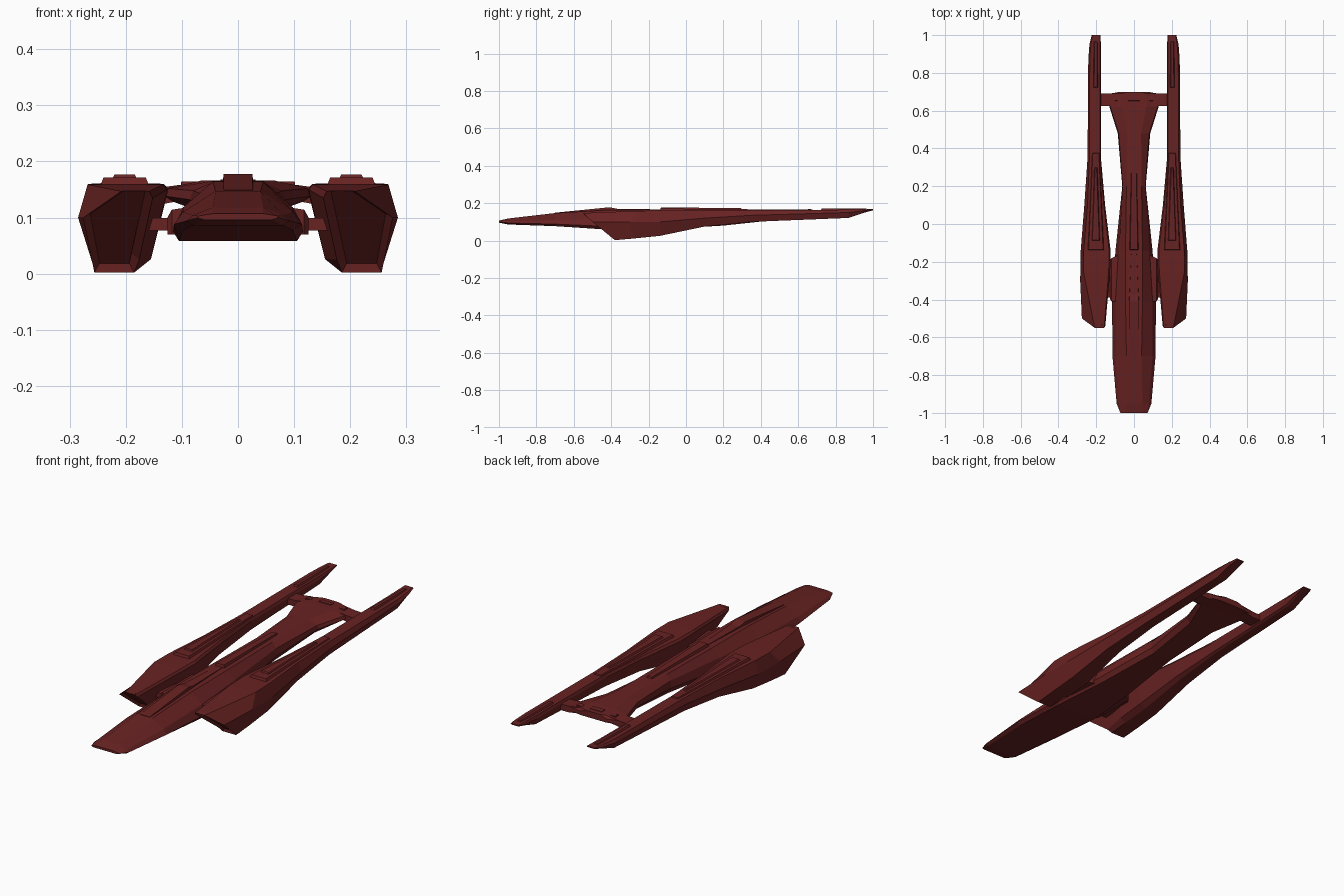
import bpy, bmesh

red = bpy.data.materials.new("dark_red")
red.diffuse_color = (0.14, 0.016, 0.016, 1)


def loft(name, rings, mirror=False, inset=None):
    """Skin a list of equal-length point rings and cap both ends."""
    bm = bmesh.new()
    vs = [[bm.verts.new(p) for p in r] for r in rings]
    n = len(vs[0])
    for a, b in zip(vs, vs[1:]):
        for i in range(n):
            j = (i + 1) % n
            bm.faces.new((a[i], a[j], b[j], b[i]))
    front = bm.faces.new(vs[0][::-1])
    bm.faces.new(vs[-1])
    bmesh.ops.recalc_face_normals(bm, faces=bm.faces[:])
    if inset:
        bmesh.ops.inset_individual(bm, faces=[front], thickness=inset[0], depth=inset[1])
    me = bpy.data.meshes.new(name)
    bm.to_mesh(me)
    bm.free()
    me.materials.append(red)
    ob = bpy.data.objects.new(name, me)
    bpy.context.collection.objects.link(ob)
    if mirror:
        ob.modifiers.new("mirror", 'MIRROR')
    return ob


def plate(name, y0, y1, xc, w0, w1, z0, h0, h1, mirror=False, slope=0.006):
    """Tapered raised strip: half widths w0/w1 and top heights h0/h1 at its two ends."""
    low = [(xc - w0, y0, z0), (xc + w0, y0, z0), (xc + w1, y1, z0), (xc - w1, y1, z0)]
    s = slope
    top = [(xc - w0 + s, y0 + s, h0), (xc + w0 - s, y0 + s, h0),
           (xc + w1 - s, y1 - s, h1), (xc - w1 + s, y1 - s, h1)]
    return loft(name, [low, top], mirror)


# Central hull: y, then half width and height of belly, chine, shoulder, deck
hull = [
    (-1.00, .060, .096, .072, .100, .070, .103, .045, .107),
    (-0.95, .080, .086, .092, .094, .080, .104, .045, .118),
    (-0.70, .098, .077, .114, .088, .098, .110, .040, .147),
    (-0.41, .105, .058, .116, .075, .098, .118, .045, .164),
    (-0.14, .082, .060, .098, .080, .080, .125, .045, .165),
    (0.20, .050, .080, .062, .105, .060, .140, .040, .165),
    (0.48, .066, .110, .086, .132, .080, .148, .038, .166),
    (0.62, .115, .128, .130, .138, .125, .152, .065, .166),
    (0.69, .118, .134, .130, .140, .125, .152, .065, .164),
]
rings = []
for y, *s in hull:
    half = [(s[i], y, s[i + 1]) for i in (0, 2, 4, 6)]
    rings.append(half + [(-x, y, z) for x, y, z in half[::-1]])
# rounded stern edge
rings.append([(x * .55, .70, z) for x, y, z in rings[-1]])
loft("central_hull", rings)

# Dorsal cockpit hump with tapering tail
loft("dorsal_hump", [
    [(-w, y, z), (w, y, z), (w * .85, y, h), (-w * .85, y, h)]
    for y, w, z, h in ((-.70, .030, .13, .149), (-.41, .030, .14, .178),
                       (-.37, .027, .14, .170), (-.10, .014, .15, .166))])
# Spine ridges and stern hatches
plate("spine_plate", -.14, .28, 0, .026, .018, .155, .178, .172)
plate("stern_hatch_middle", .650, .680, 0, .034, .034, .155, .168, .167, slope=.003)
plate("stern_hatch_side", .650, .680, .088, .016, .016, .145, .164, .163, True, .003)

# Side pods: y, then inner/outer top, outer mid, bottom outer/inner, inner low, inner high
pod = [
    (-.14, (.132, .160), (.266, .160), (.282, .100), (.255, .025), (.185, .025), (.155, .040), (.124, .150)),
    (.10, (.160, .161), (.246, .161), (.263, .120), (.245, .075), (.192, .075), (.172, .085), (.153, .150)),
    (.35, (.180, .162), (.236, .162), (.246, .135), (.235, .100), (.190, .100), (.180, .106), (.175, .150)),
    (.87, (.180, .165), (.234, .165), (.242, .150), (.230, .121), (.190, .121), (.180, .126), (.175, .152)),
    (.95, (.180, .167), (.228, .167), (.236, .160), (.226, .148), (.190, .148), (.180, .150), (.175, .158)),
    (1.0, (.180, .168), (.220, .168), (.224, .166), (.218, .162), (.190, .162), (.180, .163), (.178, .165)),
]
nose = [(.158, -.55, .147), (.208, -.55, .147), (.276, -.50, .100), (.256, -.38, .002),
        (.185, -.38, .002), (.176, -.40, .025), (.152, -.54, .135)]
mid = [(.134, -.25, .159), (.268, -.25, .159), (.285, -.30, .100), (.257, -.28, .011),
       (.185, -.28, .011), (.155, -.28, .026), (.126, -.25, .150)]
loft("side_pod", [nose, mid] + [[(x, y, z) for x, z in pts] for y, *pts in pod],
     True, (.014, -.012))

# Stacked strips along the pod tops
plate("pod_top_plate", -.14, .38, .202, .044, .022, .155, .171, .167, True)
plate("pod_top_rail", -.09, .30, .202, .024, .010, .165, .177, .173, True)
plate("pod_tail_strip", .72, .97, .203, .014, .012, .160, .172, .172, True)

# Front struts with a fairing on the hull side
loft("front_strut", [[(x, -.39, .077), (x, -.21, .077), (x, -.21, .099), (x, -.39, .099)]
                     for x in (.08, .17)], True)
loft("strut_fairing", [[(x, a, .070), (x, b, .070), (x, b, h), (x, a, h)]
                       for x, a, b, h in ((.07, -.41, -.16, .121), (.118, -.41, -.18, .114),
                                          (.126, -.40, -.19, .100))], True)

# Rear cross struts joining hull stern to the tail booms
loft("rear_strut", [[(x, .625, lo), (x, .69, lo), (x, .69, hi), (x, .625, hi)]
                    for x, lo, hi in ((.09, .132, .160), (.135, .124, .154), (.185, .124, .152))], True)
